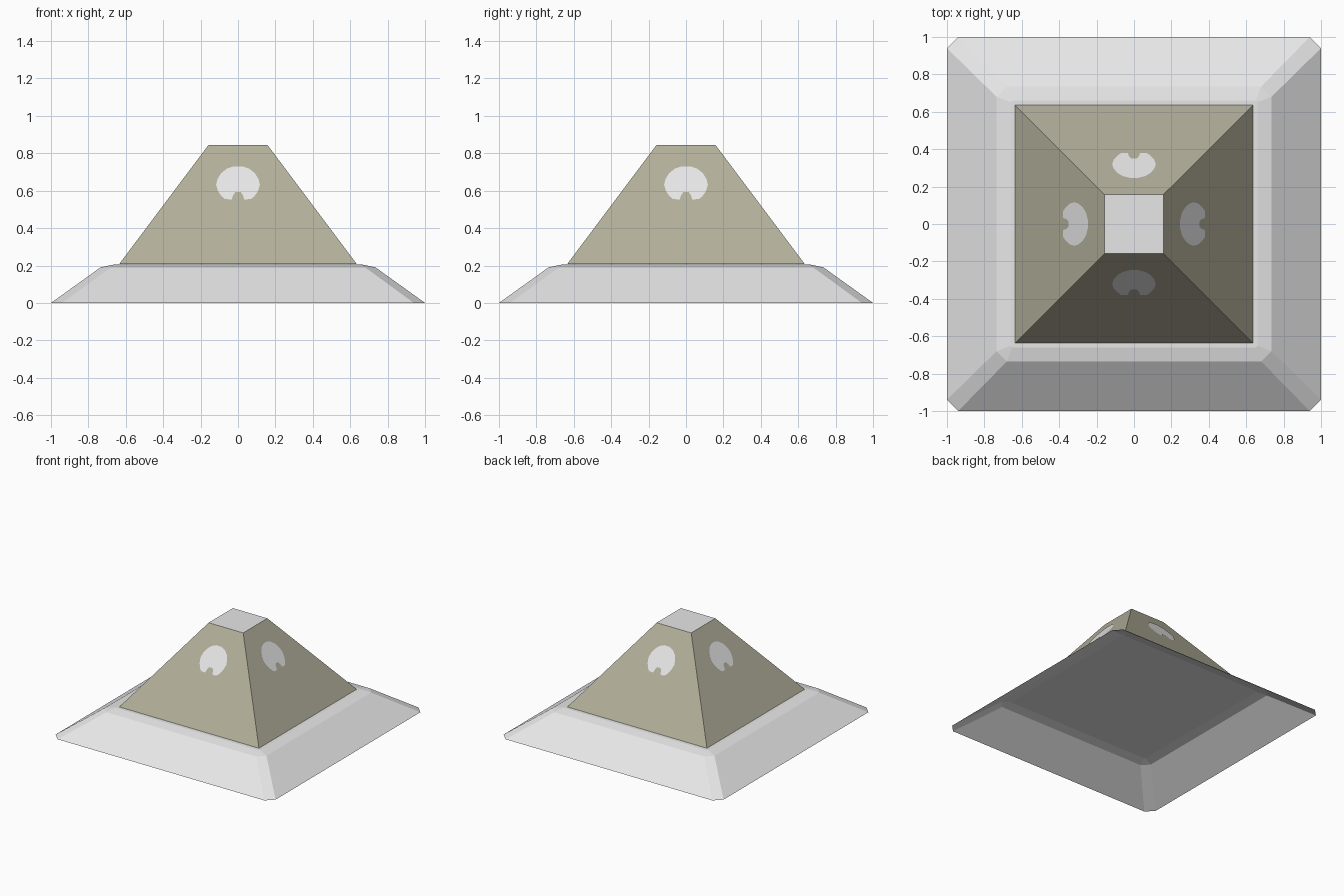
import bpy
from mathutils import Matrix, Vector
from math import pi

if "Cube" in bpy.data.objects:
    bpy.data.objects.remove(bpy.data.objects["Cube"])


def material(name, rgb):
    m = bpy.data.materials.new(name)
    m.diffuse_color = (*rgb, 1)
    m.use_nodes = True
    m.node_tree.nodes["Principled BSDF"].inputs["Base Color"].default_value = m.diffuse_color
    return m


GREY = material("light grey", (0.8, 0.8, 0.8))
OLIVE = material("olive tan", (0.45, 0.43, 0.325))
TEAL = material("teal", (0.22, 0.44, 0.58))


def add_mesh(name, verts, faces, mats, indices=None):
    me = bpy.data.meshes.new(name)
    me.from_pydata(verts, [], faces)
    for m in mats:
        me.materials.append(m)
    if indices:
        for p, i in zip(me.polygons, indices):
            p.material_index = i
    me.update()
    ob = bpy.data.objects.new(name, me)
    bpy.context.collection.objects.link(ob)
    return ob


def ring(a, cut, z):
    """Square of half width a with cut corners, anticlockwise."""
    b = a - cut
    return [(a, -b, z), (a, b, z), (b, a, z), (-b, a, z),
            (-a, b, z), (-a, -b, z), (-b, -a, z), (b, -a, z)]


# Sloping brim, open underneath, with cut corners and a closed flat top
Z = 0.208
verts = ring(1, 0.06, 0) + ring(0.735, 0.055, 0.19) + ring(0.66, 0.008, Z - 0.002)
faces = [(r * 8 + i, r * 8 + (i + 1) % 8, r * 8 + 8 + (i + 1) % 8, r * 8 + 8 + i)
         for r in range(2) for i in range(8)]
faces.append(tuple(range(16, 24)))
add_mesh("brim", verts, faces, [GREY])

# Pyramid body: olive walls, grey flat top, underside in four triangles
B, T, H = 0.635, 0.157, 0.845
corners = [(1, -1), (1, 1), (-1, 1), (-1, -1)]
verts = [(x * B, y * B, Z) for x, y in corners]
verts += [(x * T, y * T, H) for x, y in corners] + [(0, 0, Z)]
faces = [(i, (i + 1) % 4, (i + 1) % 4 + 4, i + 4) for i in range(4)]
faces.append((4, 5, 6, 7))
faces += [((i + 1) % 4, i, 8) for i in range(4)]
add_mesh("pyramid_body", verts, faces, [OLIVE, GREY, TEAL],
         [0, 0, 0, 0, 1, 2, 0, 0, 0])

# Notched round spot on each wall, following the slope
half = [(0.025, 0.728), (0.06, 0.716), (0.09, 0.692), (0.11, 0.66),
        (0.117, 0.632), (0.108, 0.598), (0.088, 0.569), (0.07, 0.553),
        (0.033, 0.552), (0.027, 0.573), (0.015, 0.59)]
outline = [(-x, z) for x, z in half] + [(x, z) for x, z in reversed(half)]
slope = (B - T) / (H - Z)
out = Vector((0, -1, slope)).normalized() * 0.003
for k, side in enumerate(("front", "right", "back", "left")):
    turn = Matrix.Rotation(k * pi / 2, 3, 'Z')
    pts = [turn @ (Vector((x, -(T + (H - z) * slope), z)) + out) for x, z in outline]
    add_mesh(side + "_spot", pts, [tuple(range(len(pts)))], [GREY])
